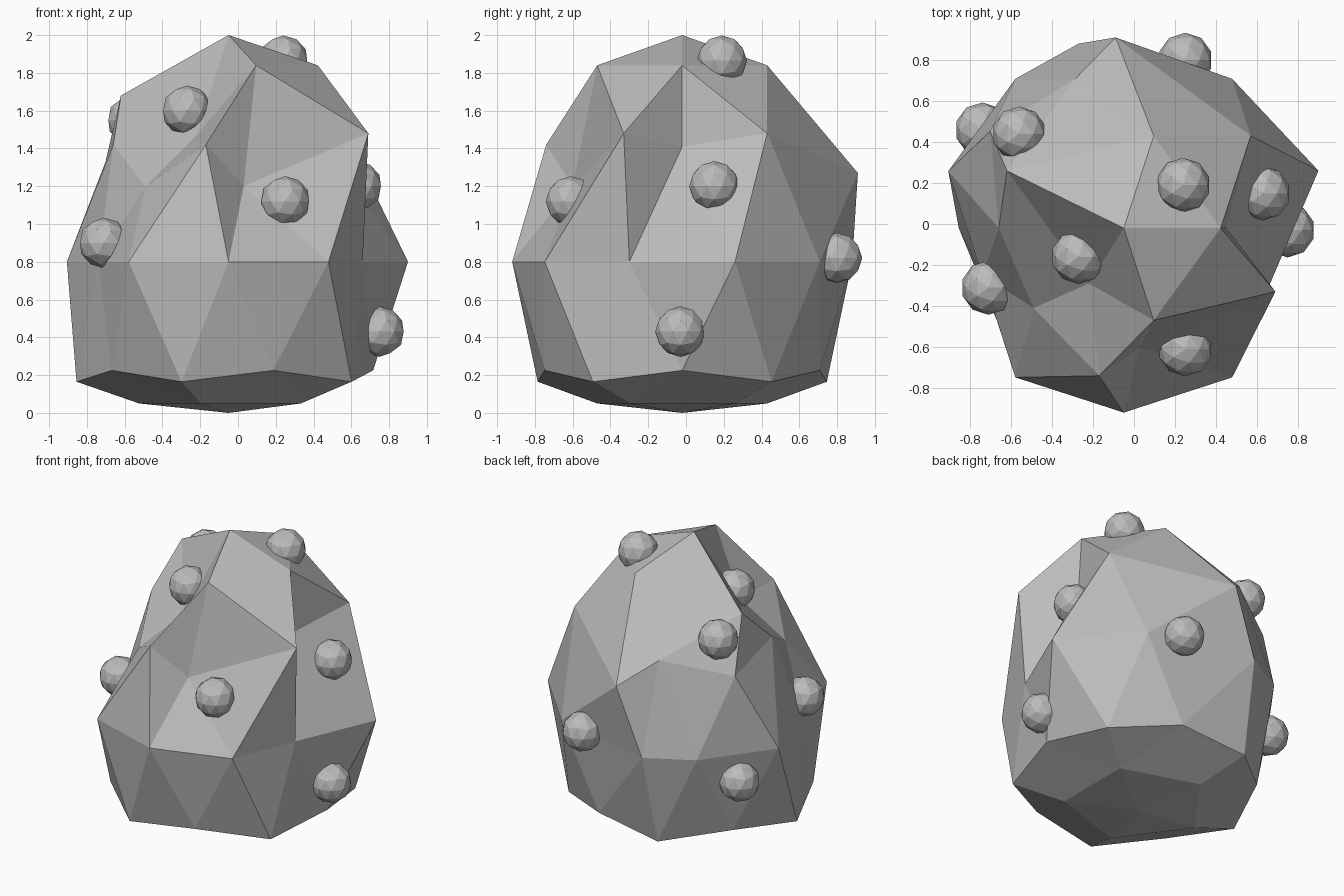
import bpy
import bmesh
from math import atan2, degrees
from mathutils import Vector

old = bpy.data.objects.get("Cube")
if old:
    bpy.data.objects.remove(old, do_unlink=True)


def make_material(name, value):
    mat = bpy.data.materials.new(name)
    mat.use_nodes = True
    colour = (value, value, value, 1)
    mat.diffuse_color = colour
    mat.node_tree.nodes["Principled BSDF"].inputs["Base Color"].default_value = colour
    return mat


stone = make_material("grey_stone", 0.5)


def finish(name, bm):
    mesh = bpy.data.meshes.new(name)
    bmesh.ops.recalc_face_normals(bm, faces=bm.faces)
    bm.to_mesh(mesh)
    bm.free()
    mesh.materials.append(stone)
    obj = bpy.data.objects.new(name, mesh)
    bpy.context.collection.objects.link(obj)
    return obj


# Height of each ring of the base ball, from the foot to the peak
ring_height = {-100: 0, -85: 0.05, -53: 0.225, -45: 0.165, 0: 0.8,
               45: 1.33, 53: 1.43, 85: 1.84, 100: 2}

# Chipped or swollen corners: (ring, compass angle) -> new place
chips = {
    (85, 144): (-0.62, 0.26, 1.68),
    (85, -144): (-0.22, -0.29, 1.47),
    (53, -108): (-0.17, -0.74, 1.42),
    (53, -36): (0.69, -0.33, 1.48),
    (53, 36): (0.57, 0.43, 1.48),
    (53, 180): (-0.66, -0.02, 1.42),
    (45, -72): (0.03, -0.6, 1.2),
    (45, 0): (0.45, -0.02, 1.41),
    (45, 72): (-0.09, 0.91, 1.27),
    (45, -144): (-0.49, -0.41, 1.2),
    (0, 18): (0.9, 0.26, 0.8),
    (0, -18): (0.66, -0.3, 0.8),
    (0, 90): (-0.27, 0.88, 0.8),
    (0, -162): (-0.74, -0.25, 0.8),
}

# Boulder body
bm = bmesh.new()
bmesh.ops.create_icosphere(bm, subdivisions=2, radius=1)
for v in bm.verts:
    ring = min(ring_height, key=lambda r: abs(r / 100 - v.co.z))
    angle = round(degrees(atan2(v.co.y, v.co.x)))
    if angle == -180:
        angle = 180
    plain = (v.co.x * 0.9 - 0.05, v.co.y * 0.9 - 0.02, ring_height[ring])
    v.co = Vector(chips.get((ring, angle), plain))
finish("boulder", bm)

# Round pebbles sunk into the boulder
pebbles = {
    "front_pebble": (0.25, -0.61, 1.12),
    "peak_pebble": (0.24, 0.19, 1.865),
    "upper_front_pebble": (-0.27, -0.16, 1.6),
    "front_side_pebble": (-0.71, -0.31, 0.9),
    "upper_side_pebble": (0.63, 0.15, 1.2),
    "lower_side_pebble": (0.75, -0.03, 0.43),
    "back_pebble": (0.25, 0.8, 0.82),
    "upper_back_pebble": (-0.56, 0.44, 1.55),
    "lower_back_pebble": (-0.74, 0.46, 0.6),
}
for name, place in pebbles.items():
    bm = bmesh.new()
    bmesh.ops.create_icosphere(bm, subdivisions=2, radius=0.133)
    finish(name, bm).location = place
